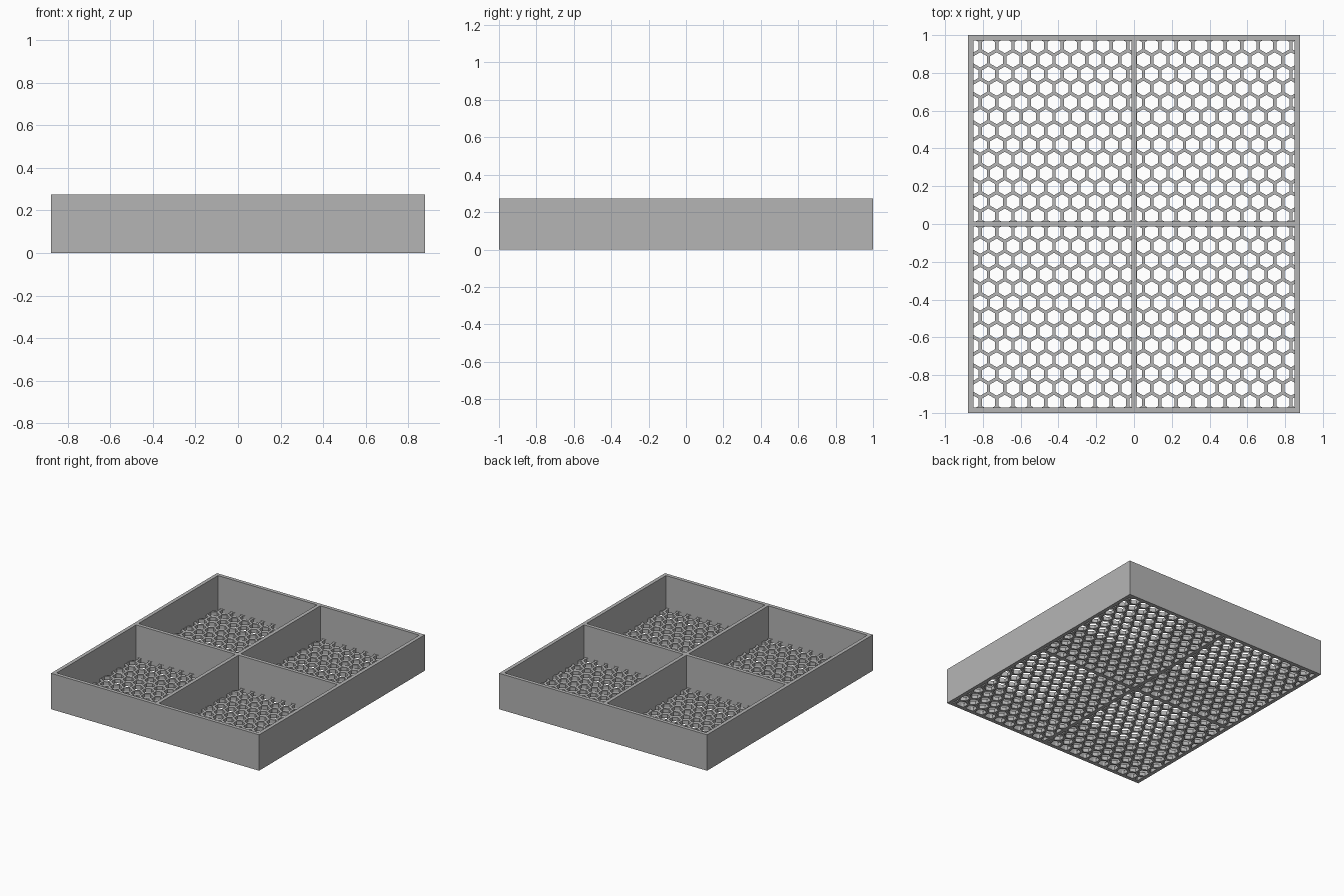
import bpy, bmesh, math
from mathutils import Matrix

if "Cube" in bpy.data.objects:
    bpy.data.objects.remove(bpy.data.objects["Cube"])

HX, HY, HEIGHT = 0.878, 1.0, 0.274      # half width, half depth, height
WALL, FLOOR = 0.028, 0.028
PITCH, APOTHEM = 0.0868, 0.0345         # honeycomb spacing and hole half width
W = HX - 1.5 * WALL                     # compartment size
D = HY - 1.5 * WALL
CX, CY = (W + WALL) / 2, (D + WALL) / 2  # compartment centre

grey = bpy.data.materials.new("plain grey")
grey.use_nodes = True
colour = (0.46, 0.46, 0.46, 1)
grey.diffuse_color = colour
grey.node_tree.nodes["Principled BSDF"].inputs["Base Color"].default_value = colour


def make_object(name, bm):
    mesh = bpy.data.meshes.new(name)
    bm.to_mesh(mesh)
    bm.free()
    mesh.materials.append(grey)
    obj = bpy.data.objects.new(name, mesh)
    bpy.context.collection.objects.link(obj)
    return obj


def add_box(bm, x, y, z, sx, sy, sz):
    bmesh.ops.create_cube(bm, size=1, matrix=Matrix.Translation((x, y, z))
                          @ Matrix.Diagonal((sx, sy, sz, 1)))


def cut(obj, cutter):
    """Subtract the cutter, keep the result as plain mesh, drop the cutter."""
    cutter.hide_render = True
    mod = obj.modifiers.new("cut", "BOOLEAN")
    mod.operation, mod.solver, mod.object = "DIFFERENCE", "EXACT", cutter
    deps = bpy.context.evaluated_depsgraph_get()
    result = bpy.data.meshes.new_from_object(obj.evaluated_get(deps))
    obj.modifiers.clear()
    obj.data = result
    bpy.data.objects.remove(cutter)


# Outer walls and cross dividers: one block with four openings
bm = bmesh.new()
add_box(bm, 0, 0, HEIGHT / 2, 2 * HX, 2 * HY, HEIGHT)
frame = make_object("tray_walls", bm)
bm = bmesh.new()
for sx in (-1, 1):
    for sy in (-1, 1):
        add_box(bm, sx * CX, sy * CY, HEIGHT / 2, W, D, 2 * HEIGHT)
cut(frame, make_object("opening_cutter", bm))

# Honeycomb floor of one compartment
bm = bmesh.new()
add_box(bm, 0, 0, FLOOR / 2, W, D, FLOOR)
floor = make_object("honeycomb_floor_1", bm)
bm = bmesh.new()
ROWS = 13
row_step = PITCH * math.sqrt(3) / 2
radius = APOTHEM / math.cos(math.pi / 6)
for row in range(ROWS):
    y = (row - (ROWS - 1) / 2) * row_step
    shift = -0.5 if row % 2 == 0 else 0
    for col in range(11):
        x = -W / 2 + 0.036 + (col + shift) * PITCH
        if x - APOTHEM < W / 2:
            place = Matrix.Translation((x, y, FLOOR / 2)) @ Matrix.Rotation(math.pi / 6, 4, "Z")
            # Corners point along y
            bmesh.ops.create_cone(bm, cap_ends=True, segments=6, radius1=radius, radius2=radius,
                                  depth=3 * FLOOR, matrix=place)
# Turn the prisms if their corners point along x instead
tip = max(v.co.y for v in bm.verts) - (ROWS - 1) / 2 * row_step
if tip < radius * 0.95:
    for i in range(0, len(bm.verts), 12):
        bm.verts.ensure_lookup_table()
        group = [bm.verts[j] for j in range(i, i + 12)]
        centre = sum((v.co for v in group[1:]), group[0].co.copy()) / 12
        bmesh.ops.rotate(bm, verts=group, cent=centre, matrix=Matrix.Rotation(math.pi / 6, 3, "Z"))
cut(floor, make_object("hole_cutter", bm))

# Same floor in all four compartments
floor.location = (-CX, -CY, 0)
for i, (sx, sy) in enumerate(((1, -1), (-1, 1), (1, 1))):
    copy = bpy.data.objects.new("honeycomb_floor_%d" % (i + 2), floor.data)
    copy.location = (sx * CX, sy * CY, 0)
    bpy.context.collection.objects.link(copy)
